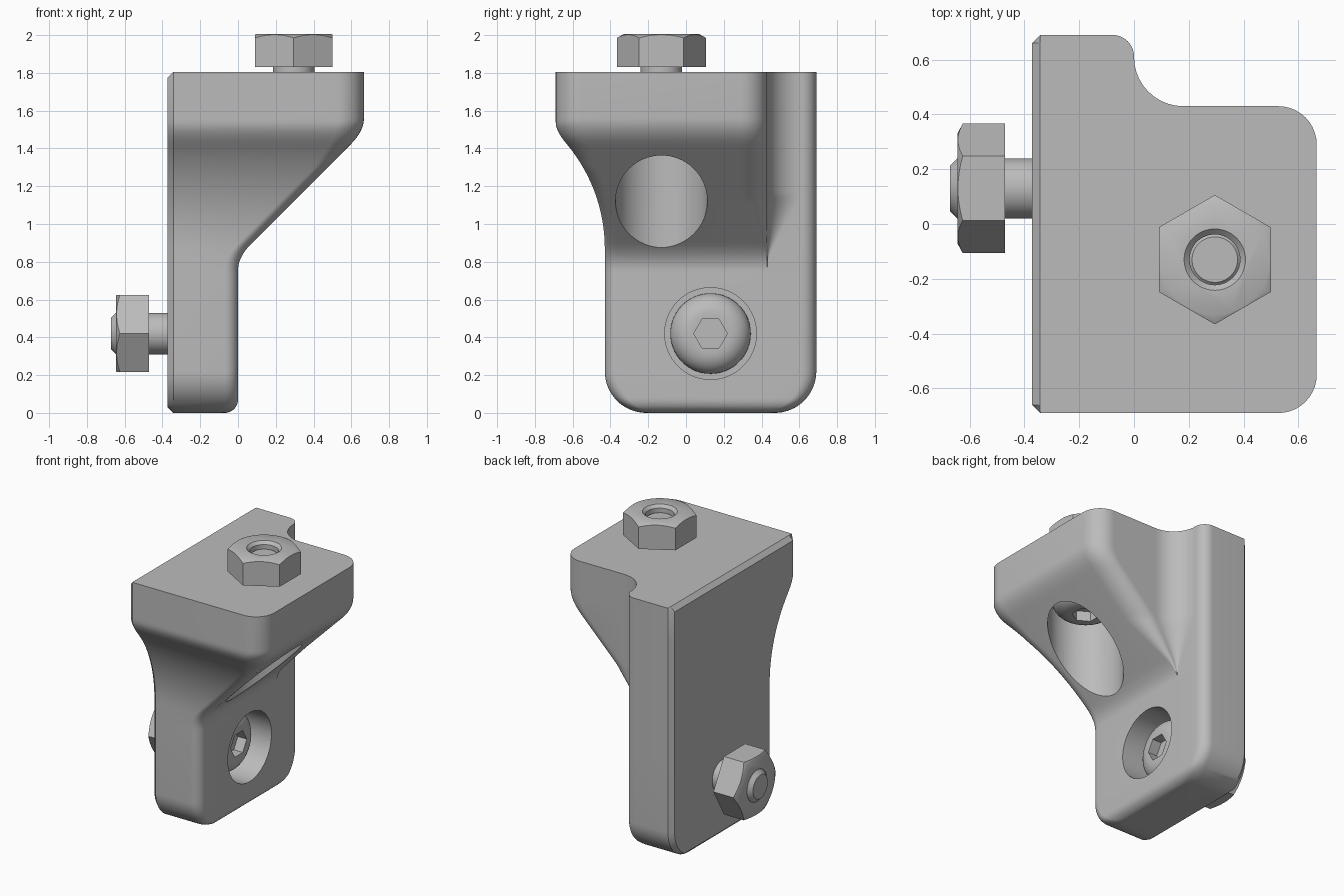
import bpy, bmesh
from math import pi, cos, sin, sqrt
from mathutils import Matrix

if "Cube" in bpy.data.objects:
    bpy.data.objects.remove(bpy.data.objects["Cube"])

GREY = (0.5, 0.5, 0.5, 1)
steel = bpy.data.materials.new("plain grey")
steel.use_nodes = True
steel.diffuse_color = GREY
steel.node_tree.nodes["Principled BSDF"].inputs["Base Color"].default_value = GREY


def make(name, bm, matrix=Matrix()):
    bmesh.ops.remove_doubles(bm, verts=bm.verts, dist=1e-4)
    bmesh.ops.recalc_face_normals(bm, faces=bm.faces)
    mesh = bpy.data.meshes.new(name)
    bm.to_mesh(mesh)
    bm.free()
    mesh.materials.append(steel)
    ob = bpy.data.objects.new(name, mesh)
    bpy.context.collection.objects.link(ob)
    ob.matrix_world = matrix
    return ob


def loft(rings):
    """Skin equal-length closed rings and cap both ends."""
    bm = bmesh.new()
    rows = [[bm.verts.new(p) for p in ring] for ring in rings]
    n = len(rows[0])
    for a, b in zip(rows, rows[1:]):
        for i in range(n):
            j = (i + 1) % n
            bm.faces.new((a[i], a[j], b[j], b[i]))
    bm.faces.new(rows[0][::-1])
    bm.faces.new(rows[-1])
    return bm


def lathe(profile, sides=64):
    """Solid of revolution about z; six sides put two corners on the y axis."""
    return loft([[(r * sin(2 * pi * i / sides), r * cos(2 * pi * i / sides), z)
                  for i in range(sides)] for r, z in profile])


def boolean(ob, name, bm, matrix=Matrix(), op='DIFFERENCE'):
    cutter = make(name, bm, matrix)
    cutter.hide_render = True
    cutter.hide_set(True)
    mod = ob.modifiers.new(name, 'BOOLEAN')
    mod.operation, mod.solver, mod.object = op, 'EXACT', cutter
    bpy.context.view_layer.update()
    # Apply at once so that the cutter can go
    deps = bpy.context.evaluated_depsgraph_get()
    mesh = bpy.data.meshes.new_from_object(ob.evaluated_get(deps))
    ob.modifiers.clear()
    ob.data = mesh
    bpy.data.objects.remove(cutter)


def smooth(ob):
    bpy.ops.object.select_all(action='DESELECT')
    ob.select_set(True)
    bpy.context.view_layer.objects.active = ob
    bpy.ops.object.shade_smooth_by_angle()


# Bracket: plan outlines stacked up the height
TOP, BACK, CHAMFER = 1.805, -0.373, 0.03


def smin(a, b, k):
    return min(a, b) - max(k - abs(a - b), 0) ** 2 / (4 * k)


def rounding(z, r):
    """How far a bottom edge of radius r is drawn in at height z."""
    return r - sqrt(r * r - (r - z) ** 2) if z < r else 0


def arc(cx, cy, r, start, end, steps=10):
    return [(cx + r * cos(t), cy + r * sin(t))
            for t in (start + (end - start) * i / steps for i in range(steps + 1))]


def outline(z):
    reach = smin(-smin(0, 0.825 - z, 0.07), 0.667, 0.07)    # sloping arm
    plate = -rounding(z, 0.07)
    sweep = 0.86 - sqrt(0.86 ** 2 - min(max(z - 0.87, 0), 0.8) ** 2)
    inset = rounding(z, 0.22)
    low = -smin(0.43 + sweep, 0.69, 0.06) + inset
    high = 0.69 - inset
    reach = max(reach, 0) if z > 0.7 else 0
    front = plate + reach
    grow = min(max((z - 1.3) / 0.2, 0), 1)
    r1 = 0.07 + 0.07 * grow
    r2, r3 = min(0.14, 0.45 * reach), min(0.18, 0.55 * reach)
    r4 = 0.078
    arm = min(0.43, high - 0.1)
    back = BACK + max(0, CHAMFER - z, z - TOP + CHAMFER)
    side = BACK + CHAMFER
    pts = [(back, low + CHAMFER), (side + 0.001, low)]
    pts += arc(front - r1, low + r1, r1, -pi / 2, 0)
    pts += arc(front - r2, arm - r2, r2, 0, pi / 2)
    pts += arc(plate + r3, arm + r3, r3, 1.5 * pi, pi)
    pts += arc(plate - r4, high - r4, r4, 0, pi / 2)
    pts += [(side + 0.001, high), (back, high - CHAMFER)]
    return [(x, y, z) for x, y in pts]


heights = [0.22 * (1 - cos(pi / 2 * i / 16)) for i in range(17)] + [CHAMFER, 0.7]
heights += [0.74 + 0.02 * i for i in range(42)] + [TOP - CHAMFER, TOP]
bracket = make("bracket", loft([outline(z) for z in sorted(heights)]))

# Two fastener positions: upright through the arm, level through the plate
upright = Matrix.Translation((0.295, -0.13, 1.49))
level = Matrix.Translation((-0.205, 0.13, 0.42)) @ Matrix.Rotation(-pi / 2, 4, 'Y')

for label, place, nut_start in (("top", upright, 0.34), ("side", level, 0.265)):
    # Counterbore for the screw head
    boolean(bracket, "counterbore", lathe([(0.243, -1), (0.243, 0)]), place)

    # Button-head screw with a hexagon socket
    dome = [(0.1 + 0.113 * sin(t), -0.02 - 0.1 * cos(t))
            for t in (pi / 2 * i / 10 for i in range(11))]
    shank = [(0.213, 0.002), (0.11, 0.002), (0.11, 0.44), (0.083, 0.467)]
    screw = make(label + "_screw", lathe(dome + shank), place)
    boolean(screw, "socket", lathe([(0.089, -0.2), (0.089, -0.05)], 6), place)
    smooth(screw)

    # Hexagon nut, chamfered on its outer end, with a countersunk bore
    end = nut_start + 0.175
    nut = make(label + "_nut", lathe([(0.236, nut_start), (0.236, end)], 6), place)
    boolean(nut, "nut_chamfer", lathe([(0.3, nut_start - 0.1), (0.3, end - 0.055),
                                       (0.2, end), (0.2, end + 0.1)], 96),
            place, 'INTERSECT')
    boolean(nut, "bore", lathe([(0.092, nut_start - 0.1), (0.092, end - 0.02),
                                (0.132, end + 0.02)]), place)
    smooth(nut)

smooth(bracket)
